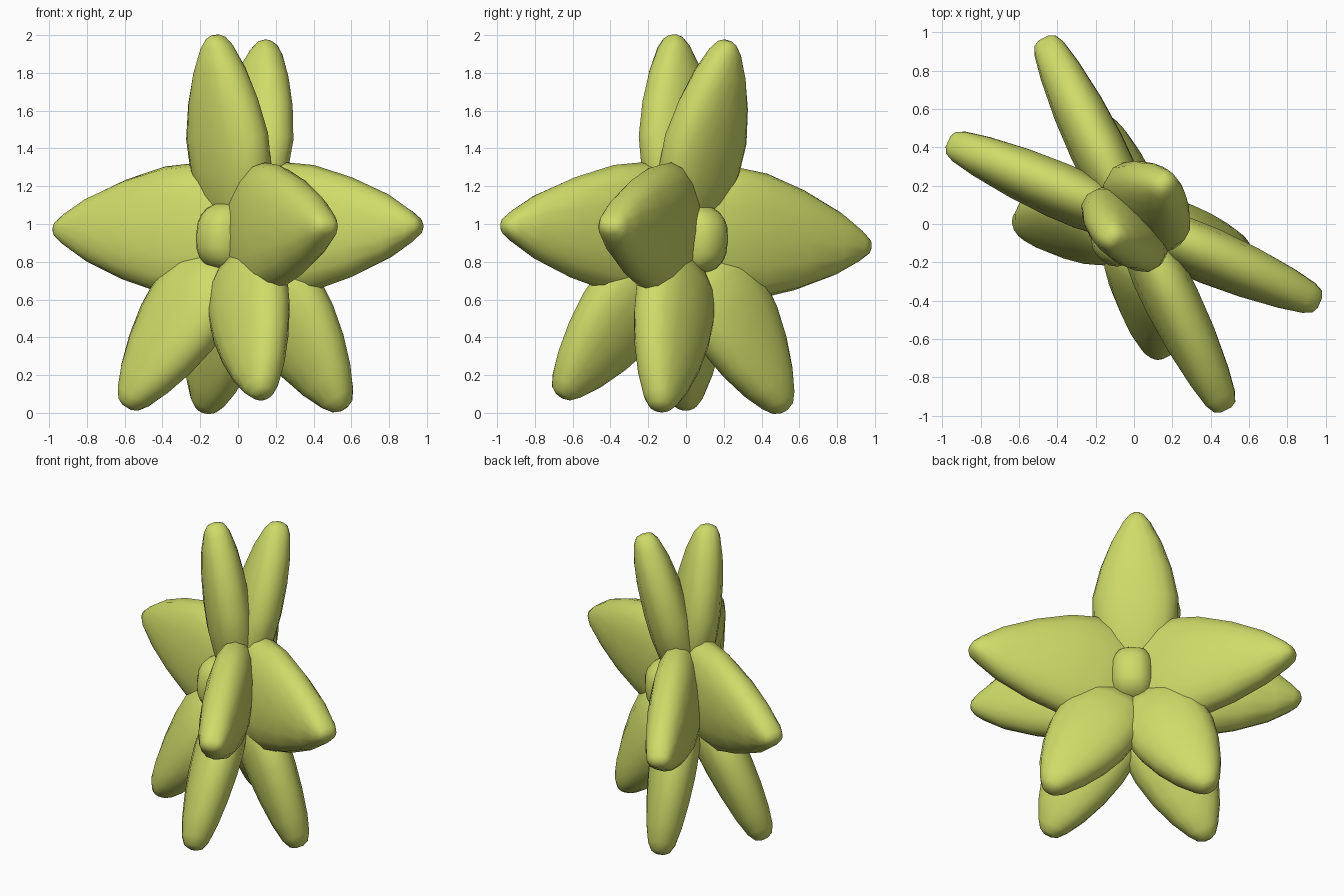
import bpy, bmesh, math
from mathutils import Vector, Matrix

if "Cube" in bpy.data.objects:
    bpy.data.objects.remove(bpy.data.objects["Cube"])

green = bpy.data.materials.new("petal_green")
green.diffuse_color = (0.62, 0.71, 0.14, 1)
green.use_nodes = True
green.node_tree.nodes["Principled BSDF"].inputs["Base Color"].default_value = green.diffuse_color

CENTRE = Vector((0, 0, 0.97))
AXIS = Vector((0.707, 0.707, -0.07)).normalized()   # flower axis, runs diagonally

# petal profile: (position along petal, half width, half thickness)
SIDE = [(-0.06, 0.13, 0.05), (0.0, 0.24, 0.09), (0.12, 0.32, 0.125), (0.26, 0.352, 0.143),
        (0.41, 0.335, 0.146), (0.62, 0.265, 0.135), (0.82, 0.17, 0.11),
        (0.94, 0.085, 0.085), (0.985, 0.045, 0.062), (1.0, 0.018, 0.03)]
TOP = [(0.0, 0.10, 0.06), (0.06, 0.16, 0.095), (0.17, 0.215, 0.125), (0.32, 0.26, 0.14),
       (0.48, 0.265, 0.14), (0.66, 0.22, 0.13), (0.82, 0.155, 0.11),
       (0.94, 0.085, 0.08), (0.985, 0.045, 0.055), (1.0, 0.02, 0.025)]
LOWER = [(0.17, 0.11, 0.05), (0.205, 0.19, 0.10), (0.28, 0.245, 0.135), (0.42, 0.272, 0.147),
         (0.55, 0.262, 0.143), (0.70, 0.222, 0.13), (0.84, 0.162, 0.11),
         (0.94, 0.10, 0.085), (0.985, 0.06, 0.058), (1.0, 0.025, 0.025)]


def rounded(x, power=0.88):
    """Push a sine or cosine outward for a slightly squarer oval."""
    return math.copysign(abs(x) ** power, x)


def finish(name, bm):
    bmesh.ops.recalc_face_normals(bm, faces=bm.faces)
    for f in bm.faces:
        f.smooth = True
    me = bpy.data.meshes.new(name)
    bm.to_mesh(me)
    bm.free()
    me.materials.append(green)
    ob = bpy.data.objects.new(name, me)
    bpy.context.collection.objects.link(ob)


def petal(name, tip, profile, sides=16):
    """Loft oval rings outward from the flower centre to the tip."""
    span = Vector(tip) - CENTRE
    d = span.normalized()
    wide = AXIS.cross(d).normalized()
    thick = d.cross(wide)
    bm = bmesh.new()
    rings = []
    for t, w, h in profile:
        c = CENTRE + span * t
        rings.append([bm.verts.new(c + wide * w * rounded(math.cos(a))
                                   + thick * h * rounded(math.sin(a)))
                      for a in (2 * math.pi * i / sides for i in range(sides))])
    for a, b in zip(rings, rings[1:]):
        for i in range(sides):
            j = (i + 1) % sides
            bm.faces.new((a[i], a[j], b[j], b[i]))
    bm.faces.new(rings[0])
    bm.faces.new(rings[-1])
    finish(name, bm)


# two back-to-back layers of five petals
layers = {
    "back": [(0.16, 0.22, 1.97), (-0.47, 0.97, 0.88), (0.97, -0.41, 0.99),
             (0.56, -0.14, 0.02), (-0.17, 0.52, 0.01)],
    "front": [(-0.12, -0.07, 2.0), (-0.97, 0.43, 0.97), (0.48, -0.97, 0.99),
              (0.13, -0.67, 0.09), (-0.59, 0.0, 0.03)],
}
parts = [("top_petal", TOP), ("left_petal", SIDE), ("right_petal", SIDE),
         ("lower_right_petal", LOWER), ("lower_left_petal", LOWER)]
for layer, tips in layers.items():
    for (part, profile), tip in zip(parts, tips):
        petal(f"{layer}_{part}", tip, profile)

# blunt bulb in the middle, showing on both faces
bm = bmesh.new()
bmesh.ops.create_uvsphere(bm, u_segments=20, v_segments=12, radius=1)
for v in bm.verts:
    v.co = Vector([rounded(c, 0.75) for c in v.co])
side = Vector((0.707, -0.707, 0))
up = side.cross(AXIS).normalized()
up = up if up.z > 0 else -up
rot = Matrix((AXIS, side, up)).transposed().to_4x4()
bm.transform(Matrix.Translation((0, 0, 0.925)) @ rot @ Matrix.Diagonal((0.255, 0.145, 0.19, 1)))
finish("flower_bulb", bm)
